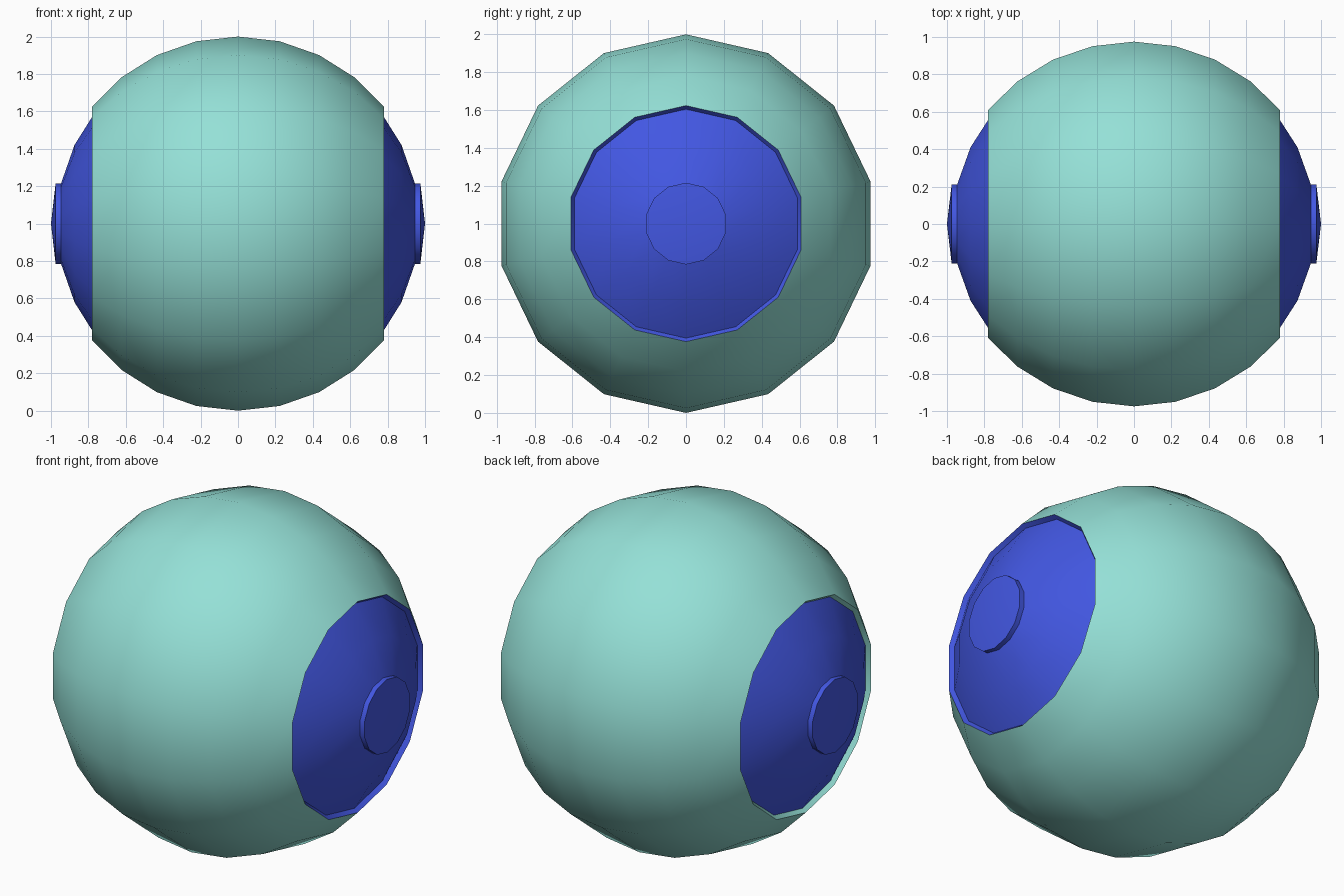
import bpy, bmesh, math

if "Cube" in bpy.data.objects:
    bpy.data.objects.remove(bpy.data.objects["Cube"])

SIDES = 14
STEP = math.pi / SIDES
INSET = 0.97          # recessed caps are the sphere scaled down slightly


def material(name, rgb):
    m = bpy.data.materials.new(name)
    m.diffuse_color = (*rgb, 1)
    m.use_nodes = True
    m.node_tree.nodes["Principled BSDF"].inputs["Base Color"].default_value = m.diffuse_color
    return m


teal = material("pale teal", (0.30, 0.75, 0.68))
blue = material("royal blue", (0.055, 0.095, 0.76))


def lathe(name, profile, mat):
    """Spin (x, radius) points around the x axis at height 1."""
    bm = bmesh.new()
    rings = []
    for x, r in profile:
        if r < 1e-6:
            rings.append([bm.verts.new((x, 0, 1))] * SIDES)
        else:
            rings.append([bm.verts.new((x, r * math.sin(2 * STEP * i), 1 + r * math.cos(2 * STEP * i)))
                          for i in range(SIDES)])
    # profiles run from -x to +x, so this winding faces outward
    for a, b in zip(rings, rings[1:]):
        for i in range(SIDES):
            j = (i + 1) % SIDES
            bm.faces.new(list(dict.fromkeys((a[i], a[j], b[j], b[i]))))
    bm.normal_update()
    me = bpy.data.meshes.new(name)
    bm.to_mesh(me)
    bm.free()
    me.materials.append(mat)
    ob = bpy.data.objects.new(name, me)
    bpy.context.collection.objects.link(ob)
    bpy.ops.object.select_all(action='DESELECT')
    ob.select_set(True)
    bpy.context.view_layer.objects.active = ob
    bpy.ops.object.shade_smooth_by_angle(angle=math.radians(32))
    return ob


def ring(k, scale=1.0):
    """Sphere ring k steps away from the equator."""
    return (scale * math.sin(k * STEP), scale * math.cos(k * STEP))


# Main ball band; its rim steps inward at both ends
band = [ring(k) for k in range(-4, 5)]
lathe("ball_shell", band, teal)

rim = [ring(4, INSET), ring(4)]
knob_x, knob_r = ring(6, INSET)
cap = [ring(4, INSET), ring(5, INSET), (knob_x, knob_r)]
knob = [(knob_x - 0.005, knob_r), (0.975, knob_r), (1.0, 0)]


def left(profile):
    return [(-x, r) for x, r in reversed(profile)]


# Rim walls face the opening: teal on the left, blue on the right
lathe("left_rim", left(rim), teal).data.flip_normals()
lathe("right_rim", rim, blue).data.flip_normals()

# Recessed side caps with a raised central button
for side, f in (("right", lambda p: p), ("left", left)):
    lathe(side + "_cap", f(cap), blue)
    lathe(side + "_button", f(knob), blue)
